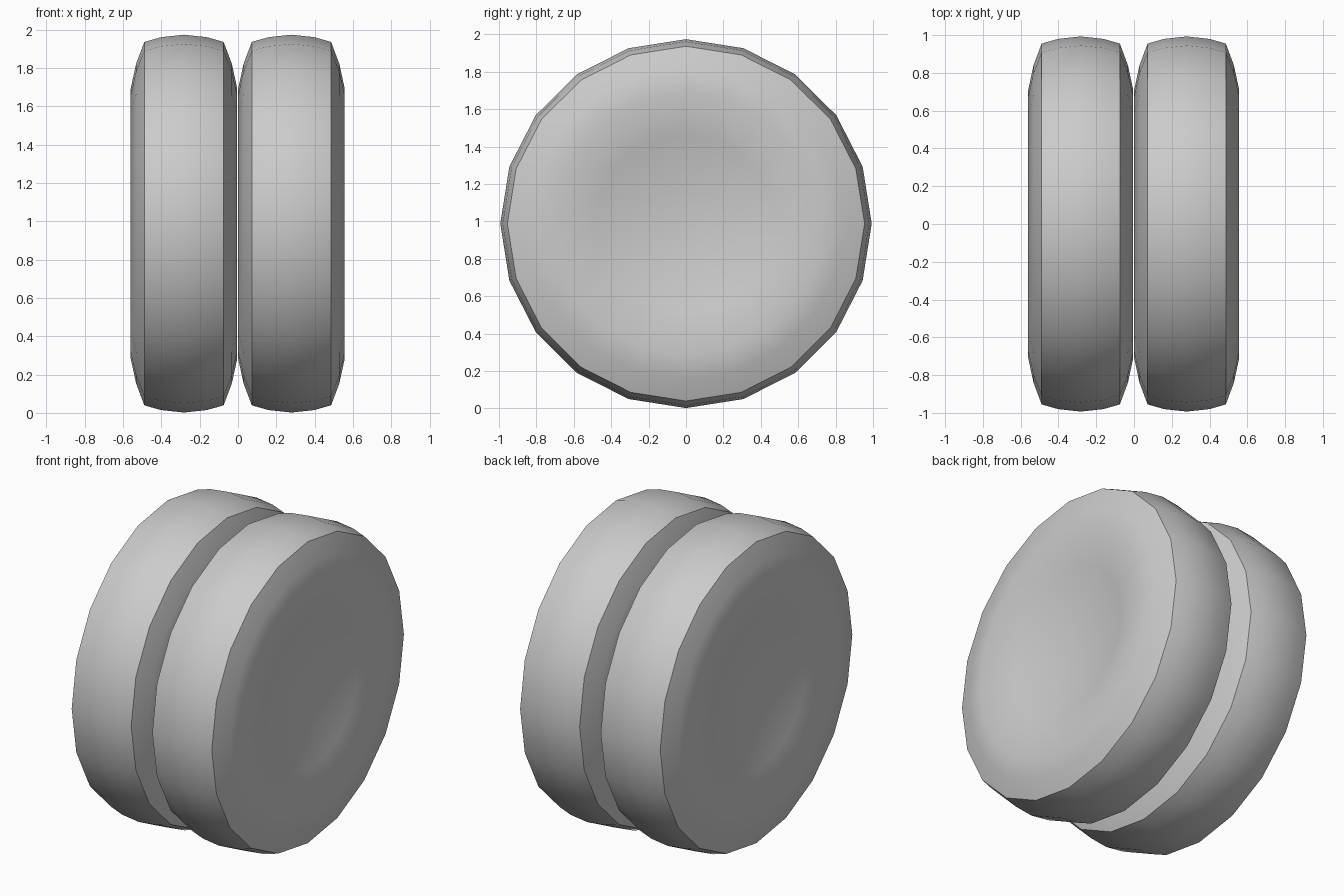
import bpy, bmesh, math

if "Cube" in bpy.data.objects:
    bpy.data.objects.remove(bpy.data.objects["Cube"])

SIDES = 20
CZ = 0.988
# (offset from the wheel's mid plane, radius): dish, rounded shoulder, crown
HALF = [(0.165, 0.0), (0.179, 0.24), (0.22, 0.48), (0.278, 0.71),
        (0.25, 0.84), (0.207, 0.955), (0.12, 0.98)]
PROFILE = HALF + [(0.0, 0.993)] + [(-x, r) for x, r in reversed(HALF)]


def wheel(name, cx):
    """Lathe the profile around the x axis."""
    bm = bmesh.new()
    rings = []
    for x, r in PROFILE:
        if r == 0:
            rings.append([bm.verts.new((x, 0, 0))] * SIDES)
        else:
            rings.append([bm.verts.new((x, r * math.cos(a), r * math.sin(a) * 0.993))
                          for a in (2 * math.pi * i / SIDES for i in range(SIDES))])
    for a, b in zip(rings, rings[1:]):
        for i in range(SIDES):
            j = (i + 1) % SIDES
            loop = list(dict.fromkeys((a[i], a[j], b[j], b[i])))
            bm.faces.new(loop)
    bmesh.ops.recalc_face_normals(bm, faces=bm.faces)
    mesh = bpy.data.meshes.new(name)
    bm.to_mesh(mesh)
    bm.free()
    ob = bpy.data.objects.new(name, mesh)
    ob.location = (cx, 0, CZ)
    bpy.context.collection.objects.link(ob)
    bpy.ops.object.select_all(action='DESELECT')
    ob.select_set(True)
    bpy.context.view_layer.objects.active = ob
    bpy.ops.object.shade_smooth_by_angle(angle=math.radians(28))


# Twin wheels standing side by side
wheel("left_wheel", -0.282)
wheel("right_wheel", 0.279)
